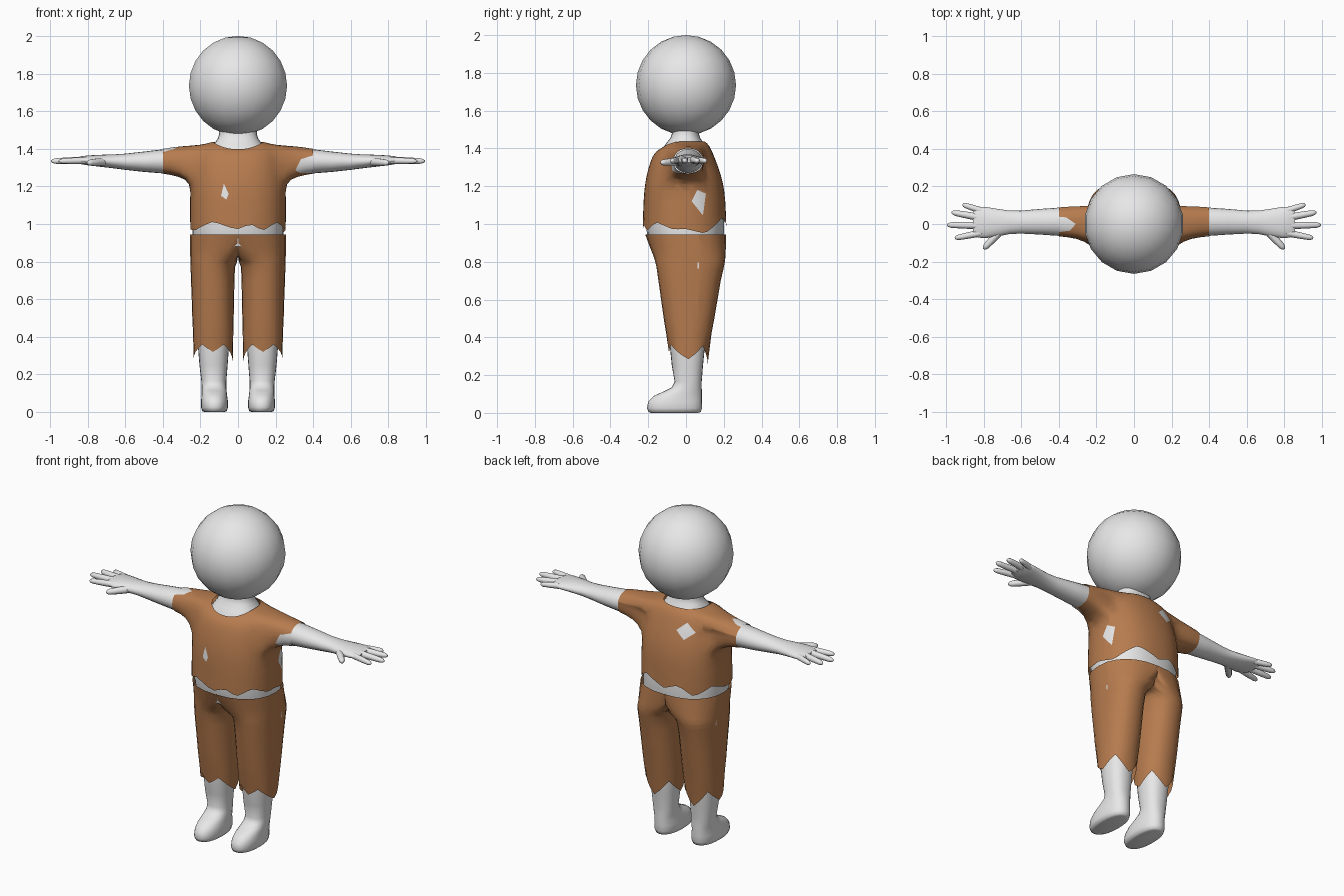
import bpy, bmesh, math
from mathutils import Vector

cube = bpy.data.objects.get("Cube")
if cube:
    bpy.data.objects.remove(cube, do_unlink=True)


def material(name, rgb):
    m = bpy.data.materials.new(name)
    m.use_nodes = True
    m.diffuse_color = (*rgb, 1)
    m.node_tree.nodes["Principled BSDF"].inputs["Base Color"].default_value = (*rgb, 1)
    return m


skin = material("pale grey skin", (0.8, 0.8, 0.8))
cloth = material("brown cloth", (0.47, 0.2, 0.077))


def finish(name, bm, mats, mirror=False, subsurf=0):
    """Turn a bmesh into a smooth object with its modifiers."""
    bmesh.ops.recalc_face_normals(bm, faces=bm.faces)
    me = bpy.data.meshes.new(name)
    bm.to_mesh(me)
    bm.free()
    ob = bpy.data.objects.new(name, me)
    bpy.context.collection.objects.link(ob)
    for m in mats:
        me.materials.append(m)
    bpy.ops.object.select_all(action='DESELECT')
    ob.select_set(True)
    bpy.context.view_layer.objects.active = ob
    if subsurf:
        mod = ob.modifiers.new("Subdivision", 'SUBSURF')
        mod.levels = subsurf
        bpy.ops.object.modifier_apply(modifier=mod.name)
    bpy.ops.object.shade_smooth_by_angle(angle=math.radians(65))
    if mirror:
        ob.modifiers.new("Mirror", 'MIRROR')
    return ob


def spow(v, p):
    return math.copysign(abs(v) ** (2 / p), v)


def ring(z, cx, r_in, r_out, yf, yb, n=24, p=2.3):
    """Horizontal outline, rounder or squarer by p, with its own inner and outer radius."""
    pts = []
    for i in range(n):
        t = 2 * math.pi * i / n
        c, s = spow(math.cos(t), p), spow(math.sin(t), p)
        x = cx + c * (r_out if c > 0 else r_in)
        pts.append(Vector((x, (yf + yb) / 2 + s * (yb - yf) / 2, z)))
    return pts


def loft(bm, rings, cap=True):
    loops = [[bm.verts.new(p) for p in r] for r in rings]
    n = len(loops[0])
    for a, b in zip(loops, loops[1:]):
        for i in range(n):
            j = (i + 1) % n
            bm.faces.new((a[i], a[j], b[j], b[i]))
    if cap:
        bm.faces.new(loops[0][::-1])
        bm.faces.new(loops[-1])
    return loops


def jagged(keys, deg):
    """Height of a torn hem at an angle, from (angle, height) corners."""
    deg %= 360
    for (a, za), (b, zb) in zip(keys, keys[1:]):
        if a <= deg <= b:
            return za + (zb - za) * (deg - a) / (b - a)


def tear(bm, axis, sign, poly):
    """Cut a convex patch, seen along an axis, and give it the skin colour."""
    u, v = [k for k in range(3) if k != axis]
    cu = sum(p[0] for p in poly) / len(poly)
    cv = sum(p[1] for p in poly) / len(poly)

    def near():
        out = []
        for f in bm.faces:
            c = f.calc_center_median()
            if f.normal[axis] * sign > 0.15 and math.hypot(c[u] - cu, c[v] - cv) < 0.16:
                out.append(f)
        return out
    planes = []
    for a, b in zip(poly, poly[1:] + poly[:1]):
        co, no = Vector(), Vector()
        co[u], co[v] = a
        no[u], no[v] = b[1] - a[1], a[0] - b[0]
        if no[u] * (cu - a[0]) + no[v] * (cv - a[1]) > 0:
            no.negate()
        planes.append((co, no.normalized()))
        bm.normal_update()
        fs = near()
        geom = list({g for f in fs for g in (f, *f.edges, *f.verts)})
        bmesh.ops.bisect_plane(bm, geom=geom, dist=1e-5, plane_co=co, plane_no=no)
    bm.normal_update()
    for f in near():
        c = f.calc_center_median()
        if all((c - co).dot(no) < 0 for co, no in planes):
            f.material_index = 1


# Head
bm = bmesh.new()
bmesh.ops.create_uvsphere(bm, u_segments=18, v_segments=12, radius=0.265)
bmesh.ops.translate(bm, verts=bm.verts, vec=(0, 0, 1.735))
finish("head", bm, [skin])

# Torso and neck
bm = bmesh.new()
loft(bm, [ring(z, 0, r, r, yf, yb) for z, r, yf, yb in (
    (0.88, 0.24, -0.19, 0.195), (0.95, 0.243, -0.207, 0.2), (1.02, 0.243, -0.213, 0.2),
    (1.2, 0.232, -0.198, 0.178), (1.32, 0.195, -0.165, 0.135), (1.39, 0.15, -0.13, 0.11),
    (1.43, 0.125, -0.103, 0.092), (1.455, 0.107, -0.083, 0.075),
    (1.48, 0.1, -0.074, 0.068), (1.53, 0.1, -0.074, 0.068))])
finish("torso_and_neck", bm, [skin])

# Legs with feet
bm = bmesh.new()
loft(bm, [ring(z, (a + b) / 2, (b - a) / 2, (b - a) / 2, yf, yb) for z, a, b, yf, yb in (
    (0, 0.075, 0.175, -0.185, 0.065), (0.005, 0.06, 0.19, -0.198, 0.078),
    (0.025, 0.053, 0.197, -0.207, 0.085), (0.06, 0.054, 0.196, -0.2, 0.085),
    (0.09, 0.058, 0.194, -0.17, 0.085), (0.115, 0.061, 0.193, -0.115, 0.084),
    (0.135, 0.062, 0.193, -0.075, 0.083), (0.165, 0.062, 0.195, -0.06, 0.083),
    (0.25, 0.055, 0.205, -0.075, 0.09), (0.35, 0.048, 0.213, -0.085, 0.1),
    (0.5, 0.045, 0.22, -0.095, 0.1))])
finish("legs_and_feet", bm, [skin], mirror=True)

# Arms with palms
bm = bmesh.new()
loft(bm, [[Vector((x, cy + ry * math.cos(t), cz + rz * math.sin(t)))
           for t in (math.tau * i / 20 for i in range(20))] for x, cy, cz, ry, rz in (
    (0.24, 0.012, 1.333, 0.07, 0.062), (0.4, 0.012, 1.333, 0.075, 0.064),
    (0.5, 0.012, 1.331, 0.068, 0.054), (0.6, 0.01, 1.331, 0.061, 0.043),
    (0.66, 0.009, 1.333, 0.062, 0.037), (0.73, 0.007, 1.336, 0.074, 0.032),
    (0.79, 0.008, 1.338, 0.083, 0.027), (0.83, 0.01, 1.339, 0.082, 0.022),
    (0.855, 0.01, 1.339, 0.068, 0.013))])

# Fingers and thumb
for base, tip, r in (((0.81, 0.07, 1.338), (0.912, 0.104, 1.334), 0.016),
                     ((0.82, 0.035, 1.34), (0.97, 0.062, 1.334), 0.018),
                     ((0.82, -0.008, 1.34), (0.995, -0.005, 1.334), 0.018),
                     ((0.81, -0.047, 1.338), (0.953, -0.075, 1.334), 0.017),
                     ((0.7, -0.025, 1.332), (0.8, -0.133, 1.325), 0.02)):
    base, tip = Vector(base), Vector(tip)
    d = (tip - base).normalized()
    side = d.cross(Vector((0, 0, 1))).normalized()
    up = side.cross(d)
    loft(bm, [[base.lerp(tip, f) + (side * math.cos(t) + up * math.sin(t)) * r * k
               for t in (math.tau * i / 10 for i in range(10))]
              for f, k in ((0, 1.1), (0.5, 1), (0.85, 0.85), (0.95, 0.6), (1, 0.2))])
finish("arms_and_hands", bm, [skin], mirror=True)

# Trousers: one leg and half of the hips, mirrored
cuff = [(0, 0.285), (45, 0.355), (90, 0.26), (135, 0.35), (180, 0.27),
        (240, 0.36), (270, 0.32), (300, 0.36), (360, 0.285)]
bm = bmesh.new()
loops = loft(bm, [ring(z, cx, i, o - cx, yf, yb) for z, cx, i, o, yf, yb in (
    (0.3, 0.133, 0.105, 0.236, -0.09, 0.115), (0.42, 0.132, 0.107, 0.239, -0.105, 0.135),
    (0.5, 0.132, 0.109, 0.243, -0.118, 0.15), (0.6, 0.132, 0.111, 0.246, -0.132, 0.167),
    (0.7, 0.132, 0.113, 0.25, -0.146, 0.184), (0.77, 0.13, 0.114, 0.252, -0.156, 0.2),
    (0.8, 0.118, 0.113, 0.253, -0.163, 0.206), (0.83, 0.09, 0.14, 0.254, -0.172, 0.209),
    (0.88, 0.045, 0.13, 0.256, -0.192, 0.211), (0.945, 0, 0.1, 0.256, -0.216, 0.212))], cap=False)
for k, v in enumerate(loops[0]):
    v.co.z = jagged(cuff, k * 15)
for v in bm.verts:
    if v.co.x < 0.004:
        v.co.x = 0
inner = [f for f in bm.faces if all(v.co.x == 0 for v in f.verts)]
bmesh.ops.delete(bm, geom=inner, context='FACES')
bmesh.ops.recalc_face_normals(bm, faces=bm.faces)
tear(bm, 0, 1, [(0.062, 0.765), (0.068, 0.765), (0.068, 0.795), (0.062, 0.795)])
finish("trousers", bm, [cloth, skin], mirror=True)

# Shirt body with armholes
bm = bmesh.new()
loops = loft(bm, [ring(z, 0, r, r, yf, yb) for z, r, yf, yb in (
    (0.96, 0.256, -0.231, 0.216), (1.13, 0.258, -0.228, 0.212), (1.22, 0.252, -0.218, 0.198),
    (1.29, 0.245, -0.203, 0.177), (1.36, 0.232, -0.18, 0.15), (1.418, 0.205, -0.155, 0.125),
    (1.437, 0.135, -0.137, 0.1))], cap=False)
for row, dip in ((loops[5], 0.03), (loops[6], 0.04)):
    for k, v in enumerate(row):
        v.co.z -= dip * max(0, -math.sin(k * math.tau / 24)) ** 2
holes = []
for f in bm.faces:
    c = f.calc_center_median()
    if 1.23 < c.z < 1.41 and abs(c.y + 0.01) < 0.1 and abs(c.x) > 0.17:
        holes.append(f)
bmesh.ops.delete(bm, geom=holes, context='FACES')

# Sleeves drawn out from the armholes
for s in (1, -1):
    edges = [e for e in bm.edges if e.is_boundary
             and all(v.co.x * s > 0.15 and 1.1 < v.co.z < 1.43 for v in e.verts)]
    for x, ry, rz in ((0.31, 0.09, 0.084), (0.4, 0.082, 0.069)):
        new = bmesh.ops.extrude_edge_only(bm, edges=edges)["geom"]
        for v in (g for g in new if isinstance(g, bmesh.types.BMVert)):
            t = math.atan2(v.co.z - 1.328, v.co.y - 0.005)
            v.co = (s * x, 0.012 + ry * math.cos(t), 1.333 + rz * math.sin(t))
        edges = [g for g in new if isinstance(g, bmesh.types.BMEdge)]
shirt = finish("shirt", bm, [cloth, skin], subsurf=1)

# Torn hem and patches of the shirt
hem = [(0, 0.975), (28, 0.95), (60, 1.035), (90, 0.985), (110, 1.02), (130, 0.96),
       (155, 1.01), (180, 0.975), (210, 0.965), (240, 1.013), (268, 0.97),
       (285, 1.0), (300, 0.965), (320, 1.01), (345, 0.97), (360, 0.975)]
bm = bmesh.new()
bm.from_mesh(shirt.data)
for v in bm.verts:
    if v.is_boundary and v.co.z < 1:
        v.co.z = jagged(hem, math.degrees(math.atan2((v.co.y + 0.007) / 0.223, v.co.x / 0.256)))
tear(bm, 1, -1, [(-0.075, 1.215), (-0.05, 1.16), (-0.062, 1.13), (-0.09, 1.15)])
tear(bm, 1, 1, [(-0.155, 1.33), (-0.1, 1.285), (-0.045, 1.33), (-0.1, 1.378)])
tear(bm, 0, 1, [(0.03, 1.12), (0.06, 1.182), (0.105, 1.16), (0.09, 1.045)])
tear(bm, 1, -1, [(0.305, 1.285), (0.335, 1.345), (0.41, 1.368), (0.41, 1.27), (0.33, 1.27)])
tear(bm, 2, 1, [(-0.41, 0.04), (-0.36, 0.035), (-0.31, 0), (-0.34, -0.035), (-0.41, -0.045)])
bm.to_mesh(shirt.data)
bm.free()
